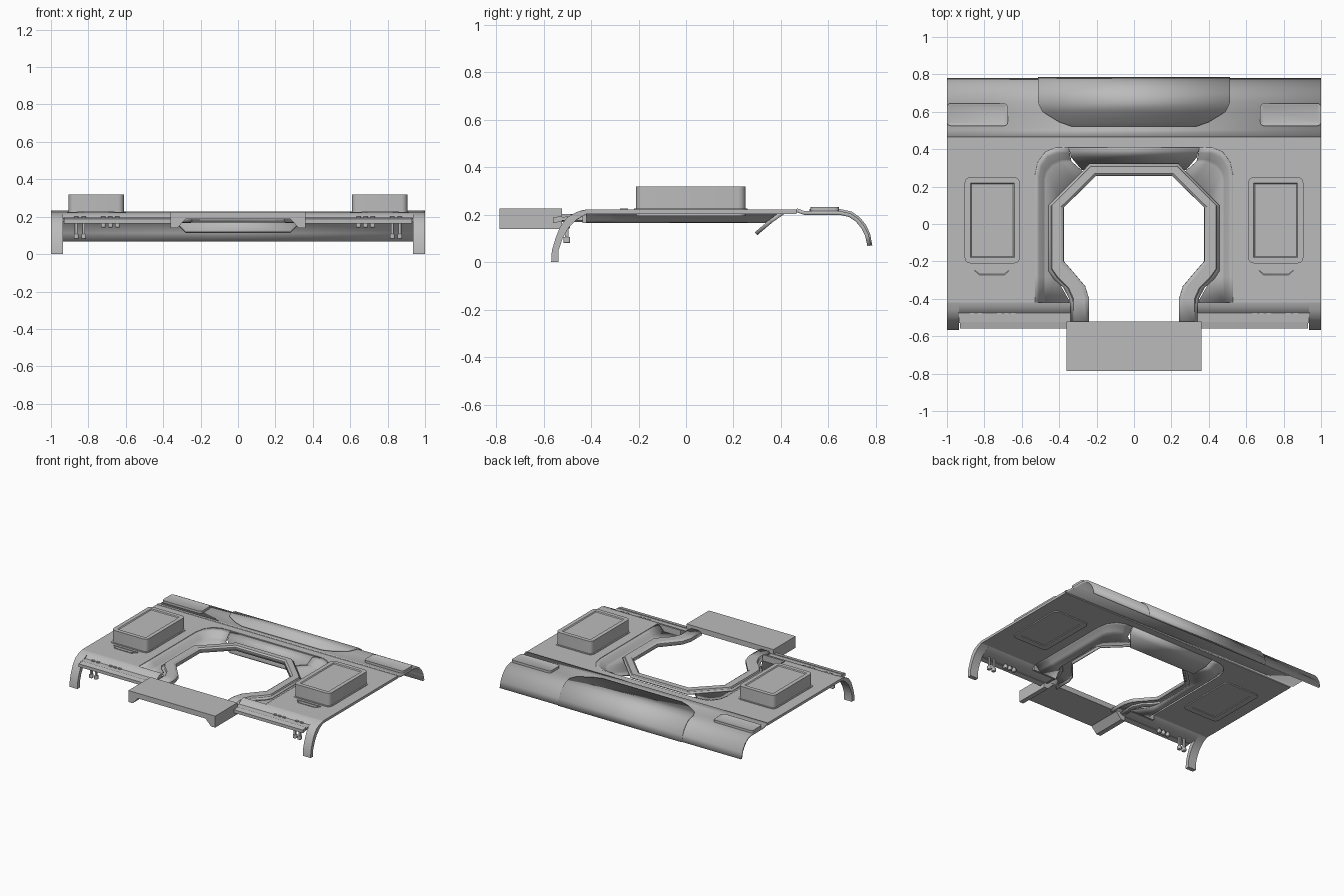
import bpy, bmesh, math
from mathutils import Vector

if "Cube" in bpy.data.objects:
    bpy.data.objects.remove(bpy.data.objects["Cube"])

grey = bpy.data.materials.new("light_grey")
grey.diffuse_color = (0.5, 0.5, 0.5, 1)
grey.use_nodes = True
grey.node_tree.nodes["Principled BSDF"].inputs["Base Color"].default_value = grey.diffuse_color


def finish(name, bm, mirror=False, thick=0, bevel=0, angle=30):
    bmesh.ops.recalc_face_normals(bm, faces=bm.faces[:])
    me = bpy.data.meshes.new(name)
    bm.to_mesh(me)
    bm.free()
    me.materials.append(grey)
    ob = bpy.data.objects.new(name, me)
    bpy.context.collection.objects.link(ob)
    if thick:
        m = ob.modifiers.new("thickness", "SOLIDIFY")
        m.thickness, m.offset = thick, 0
    if bevel:
        m = ob.modifiers.new("edge", "BEVEL")
        m.width, m.segments, m.limit_method = bevel, 2, "ANGLE"
    if mirror:
        ob.modifiers.new("mirror", "MIRROR").use_mirror_merge = False
    bpy.ops.object.select_all(action="DESELECT")
    ob.select_set(True)
    bpy.context.view_layer.objects.active = ob
    bpy.ops.object.shade_smooth_by_angle(angle=math.radians(angle))
    return ob


def extrude(name, pts, vec, inset=None, **kw):
    """Extrude a closed 3D outline; inset = (border, depth) sinks the far cap."""
    bm = bmesh.new()
    a = [bm.verts.new(p) for p in pts]
    b = [bm.verts.new(Vector(p) + Vector(vec)) for p in pts]
    bm.faces.new(a)
    cap = bm.faces.new(b)
    n = len(pts)
    for i in range(n):
        j = (i + 1) % n
        bm.faces.new((a[i], a[j], b[j], b[i]))
    bmesh.ops.recalc_face_normals(bm, faces=bm.faces[:])
    if inset:
        bmesh.ops.inset_region(bm, faces=[cap], thickness=inset[0])
        bmesh.ops.inset_region(bm, faces=[cap], thickness=0.006, depth=-inset[1])
    return finish(name, bm, **kw)


def prism(name, pts, z0, z1, **kw):
    return extrude(name, [(x, y, z0) for x, y in pts], (0, 0, z1 - z0), **kw)


def sweep(name, prof, x0, x1, **kw):
    return extrude(name, [(x0, y, z) for y, z in prof], (x1 - x0, 0, 0), **kw)


def loft(name, rows, **kw):
    bm = bmesh.new()
    vs = [[bm.verts.new(p) for p in r] for r in rows]
    for r, s in zip(vs, vs[1:]):
        for i in range(len(r) - 1):
            bm.faces.new((r[i], r[i + 1], s[i + 1], s[i]))
    return finish(name, bm, **kw)


def rrect(x0, x1, y0, y1, r, n=5):
    pts = []
    for k, (cx, cy) in enumerate([(x1 - r, y1 - r), (x0 + r, y1 - r),
                                  (x0 + r, y0 + r), (x1 - r, y0 + r)]):
        for i in range(n + 1):
            a = math.pi / 2 * (k + i / n)
            pts.append((cx + r * math.cos(a), cy + r * math.sin(a)))
    return pts


def full(half):
    """Mirror a right-hand path into a path running right to left."""
    return half + [(-x, y) for x, y in reversed(half)]


# Flat panel with a U-shaped opening
rim = [(.53, -.42), (.53, -.28), (.53, .26), (.515, .33), (.475, .385), (.42, .408), (.35, .41)]
prism("main_panel", full(rim) + [(-1, -.42), (-1, .465), (1, .465), (1, -.42)], .203, .222)

# Rear deck curving down into the back skirt
rear = [(.465, .219), (.50, .207), (.60, .207), (.65, .207), (.69, .198), (.72, .178),
        (.745, .148), (.762, .115), (.772, .07)]
loft("rear_skirt", [[(-1, y, z), (1, y, z)] for y, z in rear], thick=.016, angle=35)

# Raised cover over the middle of the skirt, with chamfered front corners
cover = [(.52, .33, .219), (.545, .40, .219), (.60, .49, .219), (.645, .512, .219), (.695, .512, .208),
         (.727, .512, .186), (.754, .512, .153), (.77, .512, .118), (.779, .512, .07)]
loft("rear_cover", [[(-w, y, z), (w, y, z)] for y, w, z in cover], thick=.012, angle=35)

# Sunken channel around the opening
foot = [(.475, -.42), (.475, -.28), (.475, .24), (.465, .275), (.435, .31), (.39, .33), (.335, .335)]
inner = [(.34, -.42), (.42, -.28), (.42, .08), (.39, .12), (.35, .16), (.30, .21), (.25, .26)]


def at(path, z):
    return [(x, y, z) for x, y in path]


def between(a, b, t):
    return [(p[0] + (q[0] - p[0]) * t, p[1] + (q[1] - p[1]) * t) for p, q in zip(a, b)]


loft("recess_channel", [at(rim, .216), at(between(rim, foot, .35), .207),
                        at(between(rim, foot, .8), .18), at(foot, .171), at(inner, .171)],
     thick=.01, mirror=True, angle=40)
prism("recess_end_wall", [(.34, -.435), (.53, -.435), (.53, -.42), (.34, -.42)], .166, .218, mirror=True)

# Sloping lip at the back of the opening
loft("rear_lip", [[(-.35, .41, .21), (.35, .41, .21)], [(-.335, .36, .175), (.335, .36, .175)],
                  [(-.28, .295, .12), (.28, .295, .12)]], thick=.016)

# Octagonal frame ring, open toward the front tray
out = [(.345, -.53), (.345, -.40), (.375, -.34), (.43, -.29), (.455, -.25), (.455, .10), (.235, .32)]
hole = [(.245, -.53), (.245, -.40), (.265, -.335), (.32, -.27), (.38, -.20), (.38, .09), (.205, .262)]
loft("opening_frame", [at(full(out), .178), at(full(between(out, hole, .2)), .187),
                       at(full(between(out, hole, .25)), .199), at(full(between(out, hole, .85)), .199),
                       at(full(hole), .192), at(full(hole), .17)], thick=.01, angle=20)

# Front tray with dropped side flanges
tray = full([(.36, .226), (.36, .14), (.325, .14), (.28, .187)])
extrude("front_tray", [(x, -.785, z) for x, z in tray], (0, .263, 0))

# Front apron, rail and curved corner legs
sweep("front_apron", [(-.42, .222), (-.445, .217), (-.465, .203), (-.475, .194), (-.53, .19),
                      (-.53, .175), (-.46, .178), (-.42, .203)], .34, .935, mirror=True)
sweep("front_rail", [(-.523, .195), (-.56, .188), (-.56, .165), (-.523, .172)], .34, .93, mirror=True)
sweep("corner_leg", [(-.42, .222), (-.46, .212), (-.50, .19), (-.53, .15), (-.55, .10), (-.565, .05),
                     (-.568, 0), (-.537, 0), (-.537, .05), (-.52, .10), (-.495, .145), (-.46, .18),
                     (-.42, .203)], .935, 1, mirror=True, angle=35)

# Large raised pods with sunken lids, and the frames under them
prism("raised_pod", rrect(.61, .905, -.21, .25, .03), .21, .318, inset=(.03, .006), mirror=True)
prism("pod_base", rrect(.6, .915, -.22, .26, .035), .215, .226, mirror=True)
prism("under_frame", rrect(.61, .905, -.21, .25, .03), .203, .195, inset=(.045, .005), mirror=True)

# Trapezoid grip below each pod
prism("pod_grip", [(.66, -.245), (.86, -.245), (.83, -.278), (.69, -.278)], .215, .227,
      inset=(.006, .004), mirror=True)

# Low blocks at the rear corners
prism("rear_block", rrect(.675, 1, .525, .645, .02), .2, .232, inset=(.008, .003), mirror=True)

# Slots and hanging hooks along the front
for i, x in enumerate((.645, .682, .72, .825, .865)):
    long_hook = i > 2
    prism("apron_slot", rrect(x - .012, x + .012, -.486, -.472, .004, 2), .185, .2, mirror=True)
    low = .085 if long_hook else .148
    w = .008
    prism("hook_stem", rrect(x - w, x + w, -.51, -.494, .004, 2), low, .185, mirror=True)
    prism("hook_tip", rrect(x - .013, x + .013, -.516, -.488, .006, 2), low - .005, low + .022,
          bevel=.004, mirror=True)
